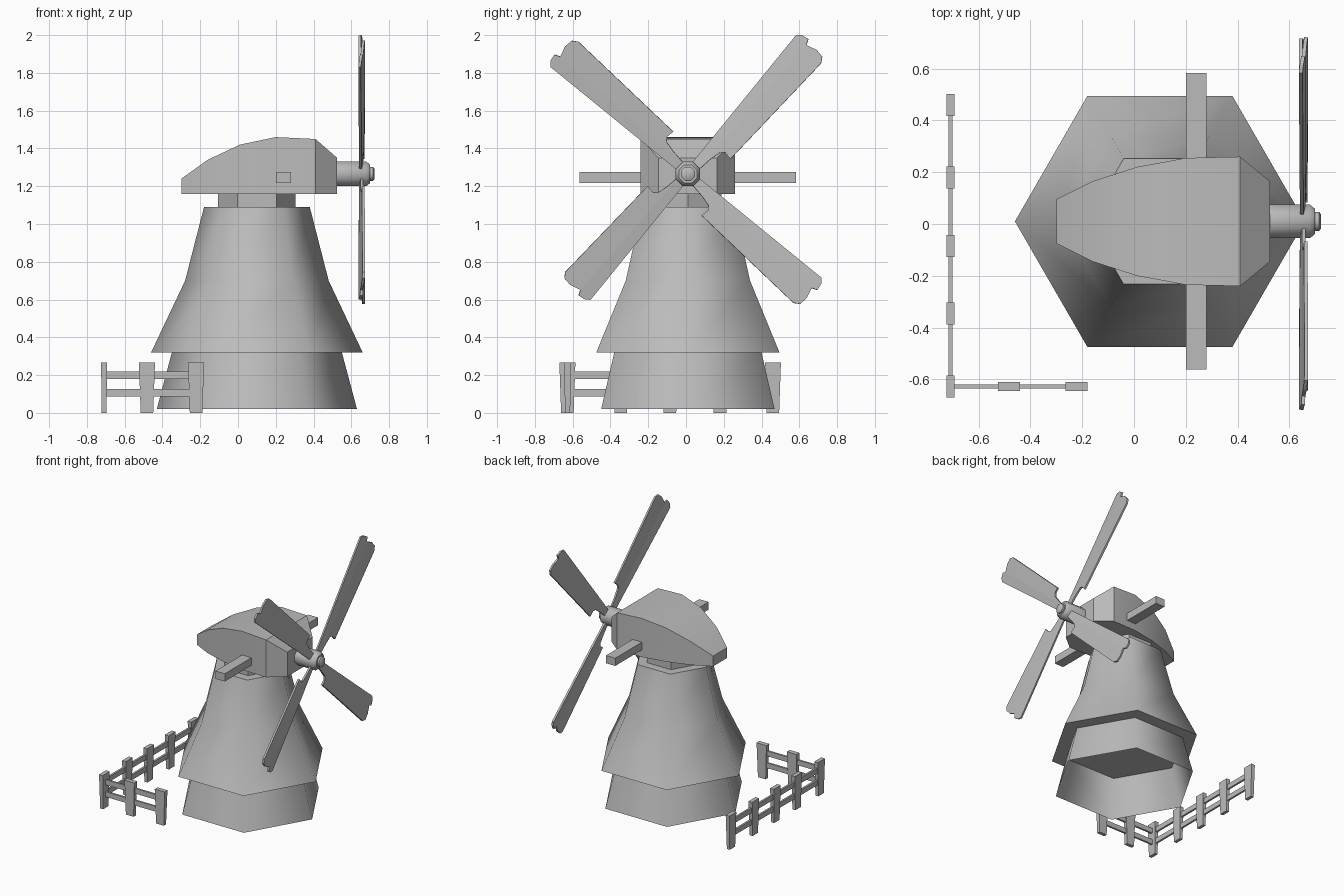
import bpy, bmesh
from math import radians, sin, cos, pi
from mathutils import Matrix, Vector

if "Cube" in bpy.data.objects:
    bpy.data.objects.remove(bpy.data.objects["Cube"])

grey = bpy.data.materials.new("plain_grey")
grey.use_nodes = True
colour = (0.5, 0.5, 0.5, 1)
grey.diffuse_color = colour
grey.node_tree.nodes["Principled BSDF"].inputs["Base Color"].default_value = colour


def finish(bm, name, angle=0):
    """Turn a bmesh into a named object, smoothed below the given angle."""
    bmesh.ops.recalc_face_normals(bm, faces=bm.faces)
    mesh = bpy.data.meshes.new(name)
    bm.to_mesh(mesh)
    bm.free()
    mesh.materials.append(grey)
    obj = bpy.data.objects.new(name, mesh)
    bpy.context.collection.objects.link(obj)
    if angle:
        bpy.ops.object.select_all(action="DESELECT")
        obj.select_set(True)
        bpy.context.view_layer.objects.active = obj
        bpy.ops.object.shade_smooth_by_angle(angle=radians(angle))
    return obj


def bridge(bm, a, b):
    for i in range(len(a)):
        j = (i + 1) % len(a)
        bm.faces.new((a[i], a[j], b[j], b[i]))


def lathe(name, profile, sides, matrix, angle=0, start_cap=True, end_cap=True):
    """Stack rings of (radius, height) and skin them."""
    bm = bmesh.new()
    rings = []
    for r, z in profile:
        rings.append([bm.verts.new(matrix @ Vector((r * cos(2 * pi * i / sides),
                                                    r * sin(2 * pi * i / sides), z)))
                      for i in range(sides)])
    for a, b in zip(rings, rings[1:]):
        bridge(bm, a, b)
    if start_cap:
        bm.faces.new(rings[0])
    if end_cap:
        bm.faces.new(rings[-1])
    return finish(bm, name, angle)


def box(name, centre, size, foot=1.0):
    """Box whose bottom is scaled sideways by foot."""
    bm = bmesh.new()
    bmesh.ops.create_cube(bm, size=1)
    for v in bm.verts:
        k = foot if v.co.z < 0 else 1
        v.co = Vector((v.co.x * size[0] * k, v.co.y * size[1] * k,
                       v.co.z * size[2])) + Vector(centre)
    return finish(bm, name)


# Six-sided tower: open base, flared body, neck
stand = Matrix.Translation((0.1, 0.01, 0))
lathe("tower_base", [(0.53, 0.02), (0.45, 0.32)], 6, stand, 65, False, False)
lathe("tower_body", [(0.56, 0.32), (0.38, 0.70), (0.28, 1.09)], 6, stand, 65)
lathe("tower_neck", [(0.205, 1.09), (0.205, 1.17)], 6, stand)

# Cap: stations of x, half width, roof height
stations = [(-0.30, 0.085, 1.24), (-0.16, 0.155, 1.34), (0.01, 0.21, 1.42),
            (0.20, 0.245, 1.46), (0.41, 0.25, 1.45), (0.525, 0.155, 1.35)]
bm = bmesh.new()
loops = []
for x, w, top in stations:
    loops.append([bm.verts.new((x, 0.01 + side * w, z))
                  for side, z in ((-1, 1.16), (1, 1.16), (1, top), (-1, top))])
for a, b in zip(loops, loops[1:]):
    bridge(bm, a, b)
bm.faces.new(loops[0])
bm.faces.new(loops[-1])
finish(bm, "cap", 32)

box("cross_beam", (0.24, 0.01, 1.246), (0.08, 1.145, 0.06))

# Axle with a stepped nose
hub = Vector((0, 0.01, 1.265))
along_x = Matrix.Translation(hub) @ Matrix.Rotation(pi / 2, 4, "Y") @ Matrix.Rotation(pi / 8, 4, "Z")
lathe("axle", [(0.07, 0.5), (0.07, 0.68), (0.052, 0.70), (0.04, 0.70),
               (0.04, 0.715), (0.03, 0.722)], 8, along_x, 50)

# Sails: wide and narrow panel meeting at a ridge, as (along, across)
wide = [(0.03, 0.026), (0.13, 0.042), (0.19, 0.058), (0.205, 0.08), (0.197, 0.122),
        (0.867, 0.164), (0.897, 0.146), (0.905, 0.10), (0.89, 0.042)]
narrow = [(0.03, 0.026), (0.89, 0.042), (0.92, 0.03), (0.915, -0.008),
          (0.895, -0.033), (0.03, -0.02)]
for i, stretch in enumerate((1.0, 0.94, 1.03, 1.04)):
    turn = radians(40 + 90 * i)
    bm = bmesh.new()
    for outline, slope in ((wide, 0.09), (narrow, 0.15)):
        verts = []
        for u, v in outline:
            ridge = 0.026 + 0.0186 * (u - 0.03)
            u *= stretch
            y = u * cos(turn) - v * sin(turn)
            z = -u * sin(turn) - v * cos(turn)
            verts.append(bm.verts.new(hub + Vector((0.655 + slope * (v - ridge), y, z))))
        bm.faces.new(verts)
    bmesh.ops.remove_doubles(bm, verts=bm.verts, dist=0.001)
    sail = finish(bm, f"sail_{i + 1}")
    thick = sail.modifiers.new("thickness", "SOLIDIFY")
    thick.thickness = 0.014
    thick.offset = 0

# Corner fence: posts narrowing towards the ground, and two rails per run
for i, y in enumerate((0.46, 0.18, -0.085, -0.345, -0.628)):
    box(f"side_post_{i + 1}", (-0.709, y, 0.133), (0.032, 0.085, 0.266), 0.78)
for i, x in enumerate((-0.482, -0.222)):
    box(f"front_post_{i + 1}", (x, -0.627, 0.133), (0.085, 0.035, 0.266), 0.78)
for level, z in (("lower", 0.107), ("upper", 0.2)):
    box(f"side_rail_{level}", (-0.709, -0.085, z), (0.015, 1.09, 0.04))
    box(f"front_rail_{level}", (-0.465, -0.627, z), (0.49, 0.015, 0.04))
